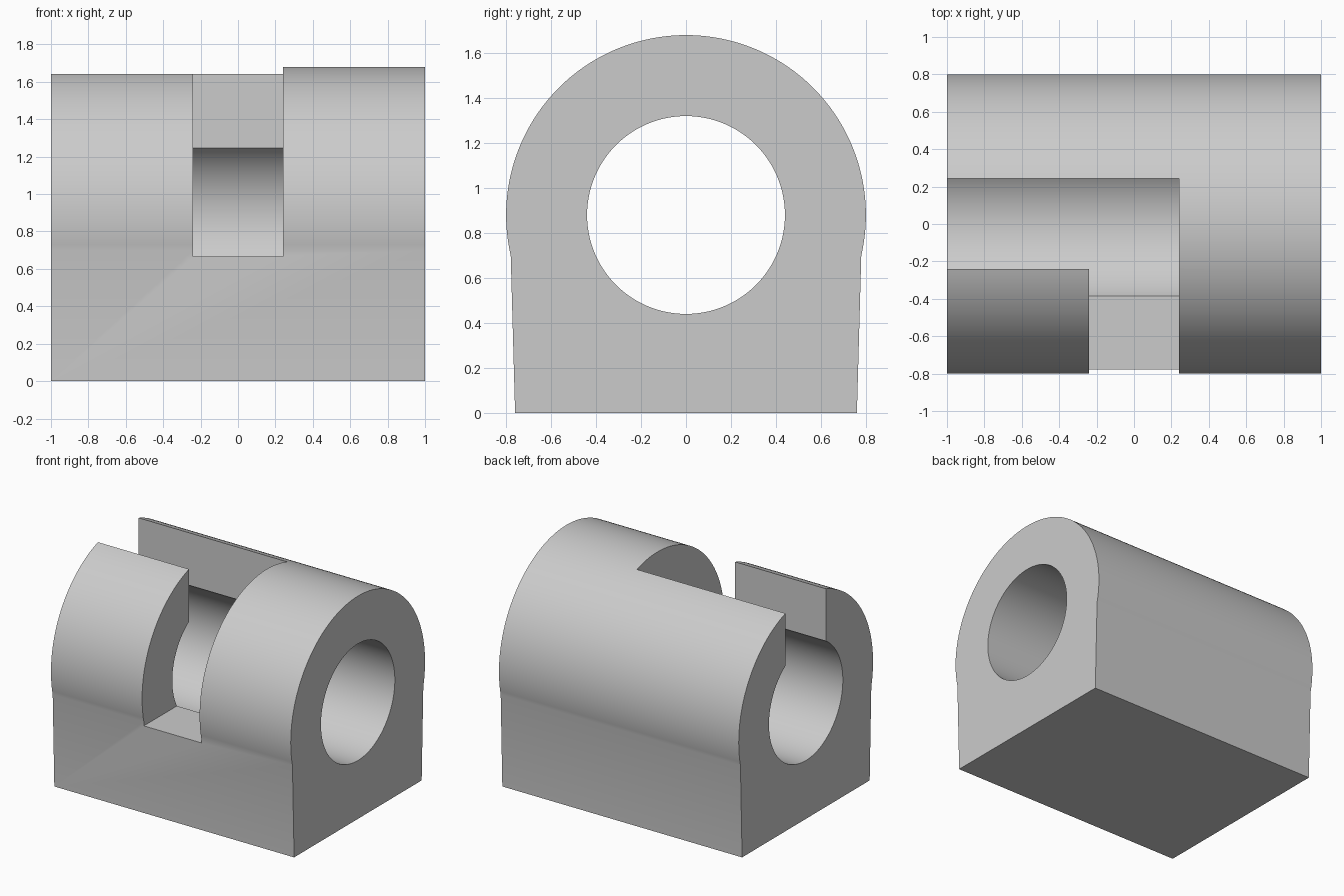
import bpy, bmesh, math

if "Cube" in bpy.data.objects:
    bpy.data.objects.remove(bpy.data.objects["Cube"])

AXIS_Z, R_OUT, R_HOLE = 0.88, 0.80, 0.44


def prism(name, profile, x0, x1):
    """Extrude a (y, z) profile along x."""
    bm = bmesh.new()
    face = bm.faces.new([bm.verts.new((x0, y, z)) for y, z in profile])
    ext = bmesh.ops.extrude_face_region(bm, geom=[face])
    moved = [v for v in ext["geom"] if isinstance(v, bmesh.types.BMVert)]
    bmesh.ops.translate(bm, verts=moved, vec=(x1 - x0, 0, 0))
    bmesh.ops.recalc_face_normals(bm, faces=bm.faces)
    mesh = bpy.data.meshes.new(name)
    bm.to_mesh(mesh)
    bm.free()
    obj = bpy.data.objects.new(name, mesh)
    bpy.context.collection.objects.link(obj)
    return obj


def arc(radius, start, end, steps):
    return [(radius * math.cos(start + (end - start) * i / steps),
             AXIS_Z + radius * math.sin(start + (end - start) * i / steps))
            for i in range(steps + 1)]


def rect(y0, y1, z0, z1):
    return [(y0, z0), (y1, z0), (y1, z1), (y0, z1)]


# Housing: tapered base under a round top
a = math.asin((0.70 - AXIS_Z) / R_OUT)
housing = prism("bolt_housing",
                [(-0.76, 0), (0.76, 0)] + arc(R_OUT, a, math.pi - a, 96), -1, 1)

# Cutters: bore, lengthwise handle slot, sideways locking notch
cutters = [
    prism("bore_cutter", arc(R_HOLE, 0, 2 * math.pi, 128)[:-1], -1.2, 1.2),
    prism("slot_cutter", rect(-0.24, 0.243, AXIS_Z, 2.0), -1.2, 0.24),
    prism("notch_cutter", rect(-1.0, 0.0, 0.667, 2.0), -0.24, 0.24),
]
bpy.context.view_layer.objects.active = housing
housing.select_set(True)
for cutter in cutters:
    mod = housing.modifiers.new(cutter.name, 'BOOLEAN')
    mod.operation = 'DIFFERENCE'
    mod.solver = 'EXACT'
    mod.object = cutter
    bpy.ops.object.modifier_apply(modifier=mod.name)
    bpy.data.objects.remove(cutter, do_unlink=True)

bpy.ops.object.shade_smooth_by_angle(angle=math.radians(30))
